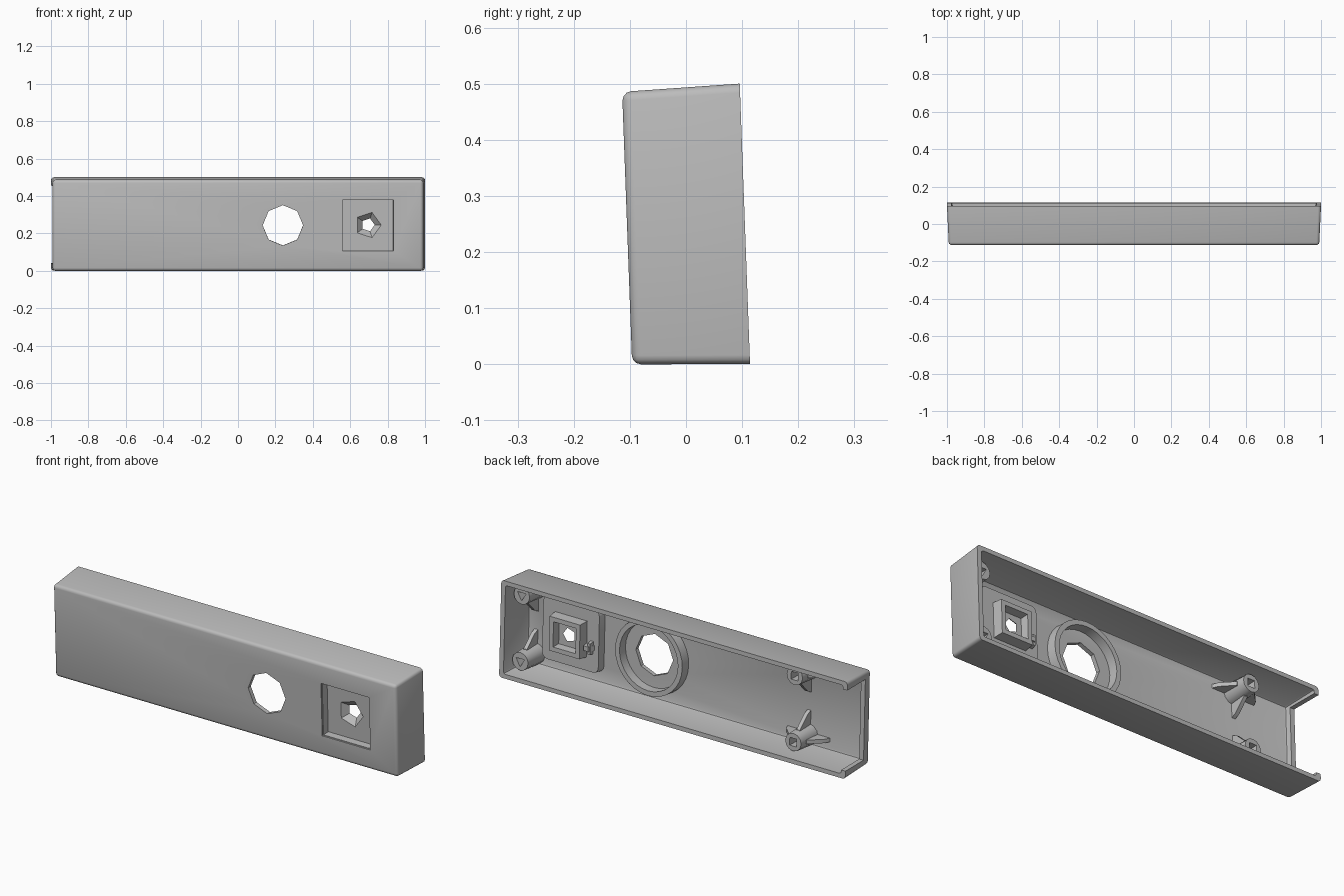
import bpy, bmesh, math
from mathutils import Matrix, Vector

cube = bpy.data.objects.get("Cube")
if cube:
    bpy.data.objects.remove(cube, do_unlink=True)

grey = bpy.data.materials.new("plain grey")
grey.use_nodes = True
grey.diffuse_color = (0.5, 0.5, 0.5, 1)
grey.node_tree.nodes["Principled BSDF"].inputs["Base Color"].default_value = (0.5, 0.5, 0.5, 1)

# The whole casing leans forward slightly
LEAN = Matrix.Translation((0, 0, 0.2465)) @ Matrix.Rotation(math.radians(2.1), 4, 'X')
FRONT, BACK, FLOOR = -0.105, 0.105, -0.083
parts = []


def rect(y, cx, cz, hx, hz):
    return [Vector((cx + a * hx, y, cz + b * hz)) for a, b in ((-1, -1), (1, -1), (1, 1), (-1, 1))]


def ngon(y, cx, cz, r, n, turn=0.0):
    angles = [turn + math.tau * i / n for i in range(n)]
    return [Vector((cx + r * math.cos(a), y, cz + r * math.sin(a))) for a in angles]


def skin(name, *loops, bevel=0.0, keep=None, segments=3):
    """Closed solid through matching loops; edges refused by keep stay unbevelled."""
    bm = bmesh.new()
    rows = [[bm.verts.new(p) for p in loop] for loop in loops]
    n = len(rows[0])
    for low, high in zip(rows, rows[1:]):
        for i in range(n):
            j = (i + 1) % n
            bm.faces.new((low[i], low[j], high[j], high[i]))
    bm.faces.new(rows[0])
    bm.faces.new(rows[-1])
    bmesh.ops.recalc_face_normals(bm, faces=bm.faces)
    if bevel:
        edges = [e for e in bm.edges if keep is None or keep(e)]
        bmesh.ops.bevel(bm, geom=edges, offset=bevel, segments=segments,
                        profile=0.5, affect='EDGES', clamp_overlap=True)
    mesh = bpy.data.meshes.new(name)
    bm.to_mesh(mesh)
    bm.free()
    mesh.materials.append(grey)
    obj = bpy.data.objects.new(name, mesh)
    bpy.context.collection.objects.link(obj)
    return obj


def combine(obj, other, operation='DIFFERENCE'):
    mod = obj.modifiers.new("combine", 'BOOLEAN')
    mod.operation, mod.object, mod.solver = operation, other, 'EXACT'
    bpy.context.view_layer.objects.active = obj
    bpy.ops.object.modifier_apply(modifier=mod.name)
    bpy.data.objects.remove(other, do_unlink=True)


def not_rim(edge):
    return not all(v.co.y > BACK - 0.001 for v in edge.verts)


def along_depth(edge):
    return abs(edge.verts[0].co.y - edge.verts[1].co.y) > 0.01


# Tapered casing, hollow and open at the back
casing = skin("casing", rect(FRONT, 0, 0, 0.99, 0.243), rect(BACK, 0, 0, 1.0, 0.25),
              bevel=0.016, keep=not_rim)
combine(casing, skin("cavity", rect(FLOOR, 0, 0, 0.966, 0.221), rect(0.2, 0, 0, 0.98, 0.231),
                     bevel=0.01, segments=2))

# Cable notch in one end, leaving a low sill and two corner tabs
combine(casing, skin("notch", rect(-0.055, -1.02, 0, 0.07, 0.208),
                     rect(0.2, -1.02, 0, 0.07, 0.208)))

# Large round window and square opening for the pocket
WX, PX = 0.24, 0.695
combine(casing, skin("window", ngon(-0.2, WX, 0, 0.108, 8), ngon(0, WX, 0, 0.108, 8)))
combine(casing, skin("opening", rect(-0.2, PX, 0, 0.139, 0.139), rect(0, PX, 0, 0.139, 0.139)))
parts.append(casing)

# Collar around the window
collar = skin("window_collar", ngon(FLOOR - 0.005, WX, 0, 0.198, 32), ngon(-0.035, WX, 0, 0.194, 32))
combine(collar, skin("bore", ngon(-0.2, WX, 0, 0.165, 32), ngon(0.1, WX, 0, 0.172, 32)))
parts.append(collar)

# Pocket behind the square opening, with a hollow square socket at its back
pocket = skin("pocket", rect(-0.098, PX, 0, 0.168, 0.168), rect(-0.042, PX, 0, 0.162, 0.162),
              bevel=0.03, keep=along_depth)
combine(pocket, skin("socket", rect(-0.055, PX, 0, 0.094, 0.094), rect(0.01, PX, 0, 0.088, 0.088)),
        'UNION')
combine(pocket, skin("recess", rect(-0.2, PX, 0, 0.139, 0.139), rect(-0.06, PX, 0, 0.135, 0.135)))
combine(pocket, skin("socket_hollow", rect(-0.03, PX, 0, 0.06, 0.06), rect(0.05, PX, 0, 0.07, 0.07)))
combine(pocket, skin("funnel", ngon(-0.061, PX, 0, 0.072, 5), ngon(-0.03, PX, 0, 0.036, 5),
                     ngon(-0.02, PX, 0, 0.034, 5)))
parts.append(pocket)

# Small latch beside the socket
parts.append(skin("latch_base", rect(-0.05, 0.58, -0.035, 0.025, 0.014),
                  rect(-0.01, 0.585, -0.035, 0.014, 0.012)))
parts.append(skin("latch_cross", rect(-0.05, 0.572, -0.035, 0.008, 0.034),
                  rect(-0.016, 0.572, -0.035, 0.007, 0.028)))


# Screw posts with sloping gussets
def gusset(name, cx, cz, dx, dz):
    out, side = Vector((dx, 0, dz)), Vector((dz, 0, -dx)) * 0.01
    outline = [(0, FLOOR - 0.004), (0.125, FLOOR - 0.004), (0.11, -0.055), (0.05, 0.005), (0, 0.005)]
    line = [Vector((cx, y, cz)) + out * d for d, y in outline]
    return skin(name, [p - side for p in line], [p + side for p in line])


for x, end, sides in ((0.922, "left", 3), (-0.655, "right", 4)):
    for s, level in ((1, "upper"), (-1, "lower")):
        tag = f"{level}_{end}"
        z = 0.17 * s
        post = skin(f"{tag}_post", ngon(FLOOR - 0.004, x, z, 0.054, 12), ngon(0.045, x, z, 0.046, 12))
        ribs = [(0, -s)] if end == "left" else [(0, -s), (1, 0), (-1, 0)]
        for i, (dx, dz) in enumerate(ribs):
            combine(post, gusset(f"{tag}_gusset_{i}", x, z, dx, dz), 'UNION')
        turn = -math.pi / 2 if sides == 3 else math.pi / 4
        combine(post, skin("pilot", ngon(-0.04, x, z, 0.026, sides, turn),
                           ngon(0.1, x, z, 0.03, sides, turn)))
        parts.append(post)

# Lean every part and shade only the gentle curves smooth
bpy.ops.object.select_all(action='DESELECT')
for obj in parts:
    obj.data.transform(LEAN)
    obj.select_set(True)
bpy.context.view_layer.objects.active = casing
bpy.ops.object.shade_smooth_by_angle(angle=math.radians(31))
